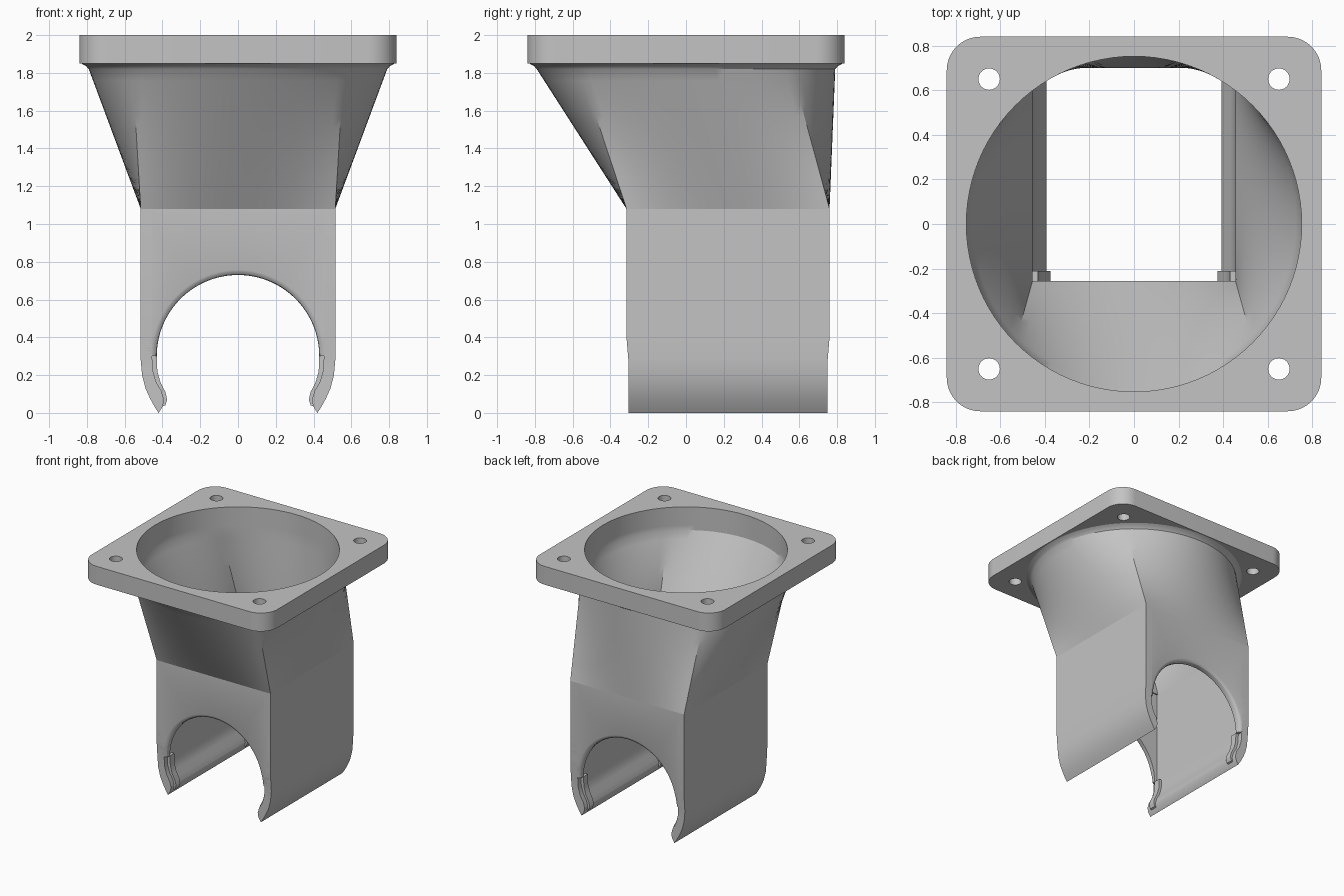
import bpy, bmesh, math
from mathutils import Vector

if "Cube" in bpy.data.objects:
    bpy.data.objects.remove(bpy.data.objects["Cube"])

grey = bpy.data.materials.new("light_grey_plastic")
grey.use_nodes = True
grey.diffuse_color = (0.55, 0.55, 0.55, 1)
grey.node_tree.nodes["Principled BSDF"].inputs["Base Color"].default_value = grey.diffuse_color

TOP, PLATE_Z, NECK_Z = 2.0, 1.85, 1.08   # main heights
FRONT, BACK, SIDE, WALL = -0.315, 0.76, 0.515, 0.05
ARCH_Z, ARCH_R, BORE_R = 0.3, 0.43, 0.752


def finish(obj):
    obj.data.materials.clear()
    obj.data.materials.append(grey)
    bpy.ops.object.select_all(action='DESELECT')
    obj.select_set(True)
    bpy.context.view_layer.objects.active = obj
    bpy.ops.object.shade_smooth_by_angle(angle=math.radians(25))


def loft(name, rings, wrap=False):
    """Skin closed rings; either wrap last to first or cap both ends."""
    bm = bmesh.new()
    rows = [[bm.verts.new(p) for p in ring] for ring in rings]
    pairs = list(zip(rows, rows[1:]))
    if wrap:
        pairs.append((rows[-1], rows[0]))
    else:
        bm.faces.new(rows[0])
        bm.faces.new(rows[-1])
    n = len(rows[0])
    for a, b in pairs:
        for i in range(n):
            j = (i + 1) % n
            bm.faces.new((a[i], a[j], b[j], b[i]))
    bmesh.ops.recalc_face_normals(bm, faces=bm.faces)
    mesh = bpy.data.meshes.new(name)
    bm.to_mesh(mesh)
    bm.free()
    obj = bpy.data.objects.new(name, mesh)
    bpy.context.collection.objects.link(obj)
    finish(obj)
    return obj


# Mounting plate: rounded square with a bore and four screw holes
def circle(cx, cy, r, n):
    return [(cx + r * math.cos(math.tau * i / n), cy + r * math.sin(math.tau * i / n))
            for i in range(n)]


def rounded_square(half, r, steps=10):
    pts = []
    for k, (sx, sy) in enumerate([(1, 1), (-1, 1), (-1, -1), (1, -1)]):
        for i in range(steps + 1):
            a = math.pi / 2 * (k + i / steps)
            pts.append((sx * (half - r) + r * math.cos(a), sy * (half - r) + r * math.sin(a)))
    return pts


curve = bpy.data.curves.new("mounting_plate", 'CURVE')
curve.dimensions = '2D'
curve.fill_mode = 'BOTH'
curve.extrude = (TOP - PLATE_Z) / 2
outlines = [rounded_square(0.84, 0.15), circle(0, 0, BORE_R, 96)]
outlines += [circle(sx * 0.65, sy * 0.65, 0.048, 28) for sx in (-1, 1) for sy in (-1, 1)]
for pts in outlines:
    spline = curve.splines.new('POLY')
    spline.points.add(len(pts) - 1)
    for p, (x, y) in zip(spline.points, pts):
        p.co = (x, y, 0, 1)
    spline.use_cyclic_u = True
plate = bpy.data.objects.new("mounting_plate", curve)
plate.location.z = (TOP + PLATE_Z) / 2
bpy.context.collection.objects.link(plate)
bpy.ops.object.select_all(action='DESELECT')
plate.select_set(True)
bpy.context.view_layer.objects.active = plate
bpy.ops.object.convert(target='MESH')
finish(bpy.context.view_layer.objects.active)

# Funnel: round at the plate, rectangular at the neck
PER_SIDE = 24


def round_ring(r, z):
    n = 4 * PER_SIDE
    return [Vector((r * math.cos(a), r * math.sin(a), z))
            for a in (math.tau * (i / n - 1 / 8) for i in range(n))]


def rect_ring(inset, z):
    x, y0, y1 = SIDE - inset, FRONT + inset, BACK - inset
    corners = [Vector(c) for c in ((x, y0, z), (x, y1, z), (-x, y1, z), (-x, y0, z))]
    return [corners[k].lerp(corners[(k + 1) % 4], i / PER_SIDE)
            for k in range(4) for i in range(PER_SIDE)]


def blend(a, b, steps=12):
    return [[p.lerp(q, s / steps) for p, q in zip(a, b)] for s in range(steps + 1)]


outside = blend(rect_ring(0, NECK_Z), round_ring(0.79, 1.82))
outside += [round_ring(0.803, 1.835), round_ring(0.83, PLATE_Z)]
inside = [round_ring(BORE_R, PLATE_Z)]
inside += blend(round_ring(BORE_R, 1.81), rect_ring(0.06, NECK_Z))
loft("funnel", outside + inside, wrap=True)


# Lower ends draw in slightly near the clips
def ease(z):
    return 0.01 * min(1, max(0, (0.4 - z) / 0.1))


# Side walls curling into clips: outer x, outer z, inner x, inner z
clip_rows = [
    (SIDE, NECK_Z, 0.455, NECK_Z), (SIDE, 0.4, 0.455, 0.4), (SIDE, 0.28, 0.455, 0.3),
    (0.508, 0.2, 0.45, 0.22), (0.49, 0.13, 0.432, 0.16), (0.465, 0.075, 0.405, 0.115),
    (0.44, 0.03, 0.392, 0.07), (0.42, 0, 0.398, 0.035)]
# Stop pads inside both ends of each clip
pad_rows = [
    (0.47, 0.3, 0.43, 0.3), (0.465, 0.22, 0.427, 0.22), (0.445, 0.15, 0.41, 0.16),
    (0.42, 0.1, 0.384, 0.11), (0.41, 0.06, 0.375, 0.07), (0.41, 0.03, 0.385, 0.04)]


def strip(name, rows, side, y0, y1, slope=0):
    rings = []
    for xo, zo, xi, zi in rows:
        eo, ei = slope * ease(zo), slope * ease(zi)
        rings.append([(side * xo, y0 + eo, zo), (side * xi, y0 + ei, zi),
                      (side * xi, y1 - ei, zi), (side * xo, y1 - eo, zo)])
    loft(name, rings)


for side, label in ((1, "left"), (-1, "right")):
    strip(label + "_clip_wall", clip_rows, side, FRONT, BACK, 1)
    strip(label + "_front_pad", pad_rows, side, -0.265, -0.21)
    strip(label + "_back_pad", pad_rows, side, 0.655, 0.71)


# End walls with a flared arch opening
def arch_wall(name, y, inward):
    half, rise = 0.5, NECK_Z - ARCH_Z
    corner = math.atan2(rise, half)
    angles = sorted([math.pi * i / 64 for i in range(65)] + [corner, math.pi - corner])
    rings = []
    for a in angles:
        c, s = math.cos(a), math.sin(a)
        reach = min(half / max(abs(c), 1e-6), rise / max(s, 1e-6))
        section = [(reach, 0), (0.457, 0), (0.445, 0.004), (0.435, 0.012),
                   (ARCH_R, 0.025), (ARCH_R, WALL), (reach, WALL)]
        ring = []
        for r, depth in section:
            z = ARCH_Z + r * s
            ring.append((r * c, y + inward * (depth + (ease(z) if depth < WALL else 0)), z))
        rings.append(ring)
    loft(name, rings)


arch_wall("front_arch_wall", FRONT, 1)
arch_wall("back_arch_wall", BACK, -1)
